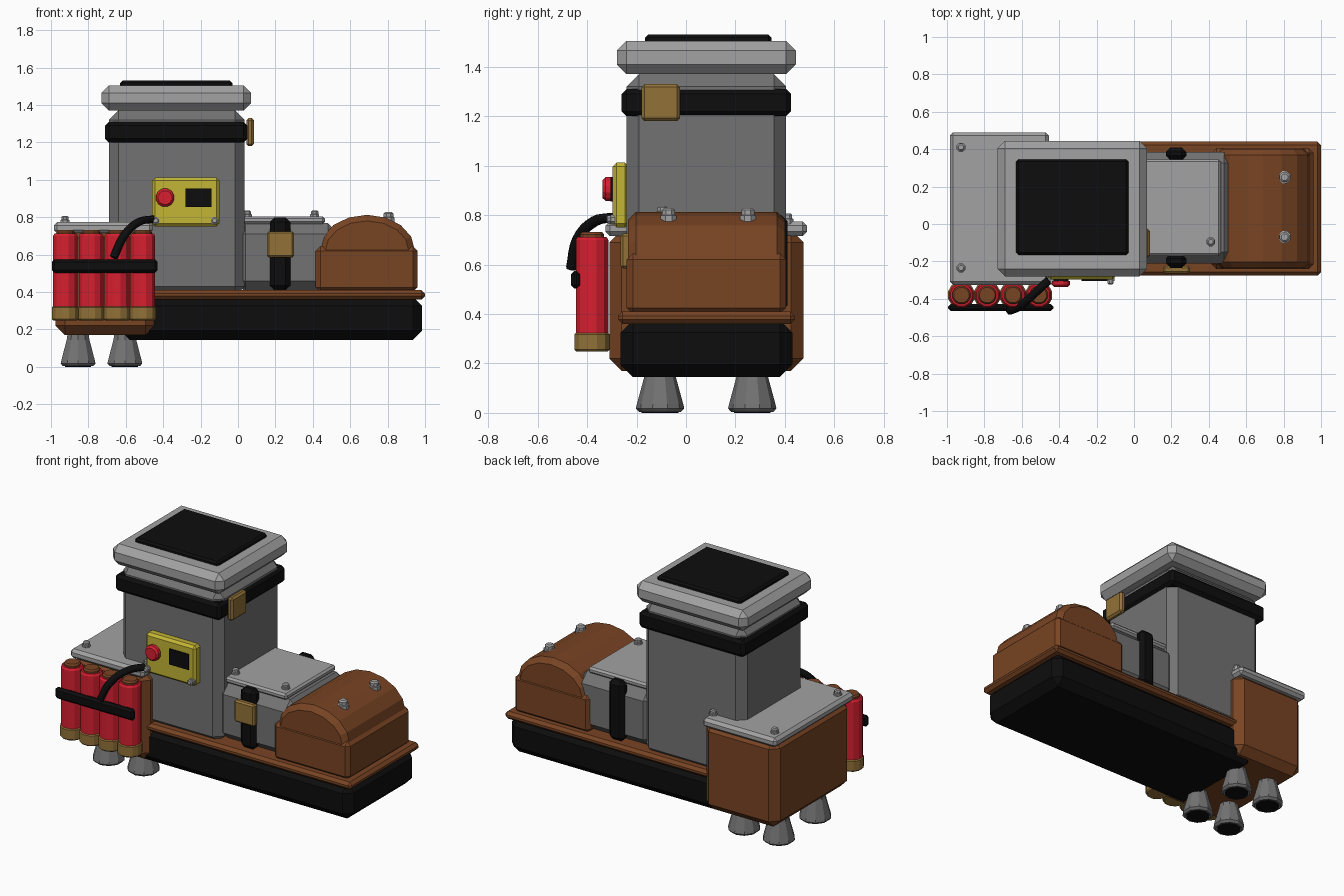
import bpy, bmesh, math
from mathutils import Vector

if "Cube" in bpy.data.objects:
    bpy.data.objects.remove(bpy.data.objects["Cube"])


def material(name, r, g, b):
    m = bpy.data.materials.new(name)
    m.diffuse_color = (r, g, b, 1)
    m.use_nodes = True
    m.node_tree.nodes["Principled BSDF"].inputs["Base Color"].default_value = m.diffuse_color
    return m


BLACK = material("black rubber", 0.004, 0.004, 0.004)
GREY = material("grey metal", 0.17, 0.17, 0.17)
LIGHT = material("light metal", 0.36, 0.36, 0.36)
BROWN = material("brown leather", 0.19, 0.058, 0.017)
RED = material("red", 0.68, 0.014, 0.03)
GOLD = material("brass", 0.29, 0.17, 0.04)
YELLOW = material("yellow", 0.55, 0.46, 0.035)


def finish(name, bm, mat, bevel=0):
    bmesh.ops.recalc_face_normals(bm, faces=bm.faces)
    me = bpy.data.meshes.new(name)
    bm.to_mesh(me)
    bm.free()
    me.materials.append(mat)
    ob = bpy.data.objects.new(name, me)
    bpy.context.collection.objects.link(ob)
    if bevel:
        mod = ob.modifiers.new("chamfer", 'BEVEL')
        mod.width = bevel
        mod.segments = 1
        mod.limit_method = 'ANGLE'
        mod.angle_limit = math.radians(40)
    return ob


def box(name, mat, x, y, z, bevel=0.0):
    """Chamfered box from (min, max) pairs."""
    bm = bmesh.new()
    bmesh.ops.create_cube(bm, size=1)
    for v in bm.verts:
        v.co = Vector([(a + b) / 2 + c * (b - a) for c, (a, b) in zip(v.co, (x, y, z))])
    return finish(name, bm, mat, bevel)


def lathe(name, mat, loc, rings, sides=10, axis='Z'):
    """Stack of (radius, height) rings, closed at both ends."""
    bm = bmesh.new()
    loops = []
    for r, h in rings:
        loop = []
        for i in range(sides):
            a = 2 * math.pi * (i + 0.5) / sides
            p = Vector((r * math.cos(a), r * math.sin(a), h))
            if axis == '-Y':
                p = Vector((p.x, -p.z, p.y))
            loop.append(bm.verts.new(p + Vector(loc)))
        loops.append(loop)
    for a, b in zip(loops, loops[1:]):
        for i in range(sides):
            j = (i + 1) % sides
            bm.faces.new((a[i], a[j], b[j], b[i]))
    bm.faces.new(loops[0])
    bm.faces.new(loops[-1])
    return finish(name, bm, mat)


def bolt(name, loc, s=1.0, axis='Z'):
    rings = [(0.026, -0.01), (0.026, 0.01), (0.021, 0.012), (0.021, 0.026), (0.014, 0.032)]
    lathe(name, LIGHT, loc, [(r * s, h * s) for r, h in rings], 8, axis)


# Base and tray
box("base", BLACK, (-0.63, 0.985), (-0.265, 0.43), (0.145, 0.375), 0.05)
box("tray", BROWN, (-0.63, 1.0), (-0.275, 0.44), (0.36, 0.41), 0.018)

# Tower, strap and cap
box("tower", GREY, (-0.69, 0.035), (-0.24, 0.405), (0.38, 1.37), 0.05)
box("tower_strap", BLACK, (-0.71, 0.05), (-0.26, 0.425), (1.20, 1.31), 0.02)
box("tower_buckle", GOLD, (0.045, 0.085), (-0.18, -0.025), (1.18, 1.33), 0.012)
box("cap", LIGHT, (-0.73, 0.07), (-0.28, 0.445), (1.37, 1.505), 0.04)
box("cap_pad", BLACK, (-0.63, -0.03), (-0.165, 0.345), (1.49, 1.53), 0.012)

# Rear box with lid
box("rear_box", BROWN, (-0.975, -0.445), (-0.31, 0.475), (0.17, 0.74), 0.05)
box("rear_lid", LIGHT, (-0.985, -0.455), (-0.325, 0.49), (0.715, 0.775), 0.018)
for bx in (-0.925, -0.485):
    for by in (-0.235, 0.41):
        bolt("rear_bolt", (bx, by, 0.775))

# Nozzles under the rear box
for nx in (-0.855, -0.605):
    for ny in (-0.105, 0.268):
        lathe("nozzle", GREY, (nx, ny, 0),
              [(0.085, 0.004), (0.098, 0.018), (0.094, 0.035), (0.064, 0.145), (0.055, 0.2)])
        lathe("nozzle_mouth", BLACK, (nx, ny, 0), [(0.074, 0), (0.074, 0.008)])

# Middle box with lid, strap and buckle
box("middle_box", GREY, (-0.02, 0.54), (-0.21, 0.385), (0.40, 0.77), 0.06)
box("middle_lid", LIGHT, (0.0, 0.465), (-0.17, 0.345), (0.765, 0.805), 0.012)
for bx in (0.05, 0.41):
    bolt("middle_bolt", (bx, -0.095, 0.805))
for y in ((-0.235, -0.16), (0.34, 0.41)):
    box("middle_strap", BLACK, (0.17, 0.28), y, (0.41, 0.80), 0.025)
box("middle_buckle", GOLD, (0.155, 0.30), (-0.265, -0.225), (0.585, 0.725), 0.01)

# Trunk: lower box and arched lid
box("trunk_body", BROWN, (0.415, 0.96), (-0.24, 0.405), (0.40, 0.645), 0.025)
bm = bmesh.new()
outline = [(0.435, 0.5), (0.945, 0.5)]
for i in range(9):
    a = math.pi * i / 8
    outline.append((0.69 + 0.255 * math.cos(a), 0.625 + 0.188 * math.sin(a)))
face = bm.faces.new([bm.verts.new((x, -0.235, z)) for x, z in outline])
out = bmesh.ops.extrude_face_region(bm, geom=[face])
for v in out["geom"]:
    if isinstance(v, bmesh.types.BMVert):
        v.co.y = 0.4
finish("trunk_lid", bm, BROWN, 0.032)
for by in (-0.07, 0.25):
    bolt("trunk_bolt", (0.805, by, 0.785), 1.35)

# Control panel
box("panel", YELLOW, (-0.46, -0.10), (-0.297, -0.23), (0.75, 1.012), 0.016)
lathe("button_ring", BLACK, (-0.39, -0.29, 0.905), [(0.042, 0), (0.042, 0.018)], 12, '-Y')
lathe("button", RED, (-0.39, -0.305, 0.905), [(0.05, 0), (0.05, 0.02), (0.038, 0.032)], 12, '-Y')
box("screen", BLACK, (-0.28, -0.143), (-0.306, -0.296), (0.855, 0.955))
for bx in (-0.44, -0.125):
    bolt("panel_bolt", (bx, -0.295, 0.782), 0.85, '-Y')

# Row of sticks with strap
for i in range(4):
    loc = (-0.923 + 0.138 * i, -0.38, 0)
    lathe("stick", RED, loc, [(0.068, 0.3), (0.068, 0.7), (0.06, 0.712)], 12)
    lathe("stick_foot", GOLD, loc, [(0.066, 0.248), (0.074, 0.256), (0.074, 0.318), (0.066, 0.326)], 12)
    lathe("stick_top", BROWN, loc, [(0.05, 0.70), (0.05, 0.722), (0.042, 0.732)], 12)
box("stick_strap", BLACK, (-0.995, -0.43), (-0.465, -0.428), (0.503, 0.575), 0.014)

# Wire from the panel to the sticks
curve = bpy.data.curves.new("wire", 'CURVE')
curve.dimensions = '3D'
curve.bevel_depth = 0.022
curve.bevel_resolution = 1
curve.use_fill_caps = True
curve.resolution_u = 4
path = [(-0.455, -0.30, 0.79), (-0.53, -0.37, 0.775), (-0.61, -0.44, 0.70), (-0.665, -0.465, 0.585)]
spline = curve.splines.new('BEZIER')
spline.bezier_points.add(len(path) - 1)
for p, co in zip(spline.bezier_points, path):
    p.co = co
    p.handle_left_type = p.handle_right_type = 'AUTO'
curve.materials.append(BLACK)
bpy.context.collection.objects.link(bpy.data.objects.new("wire", curve))
